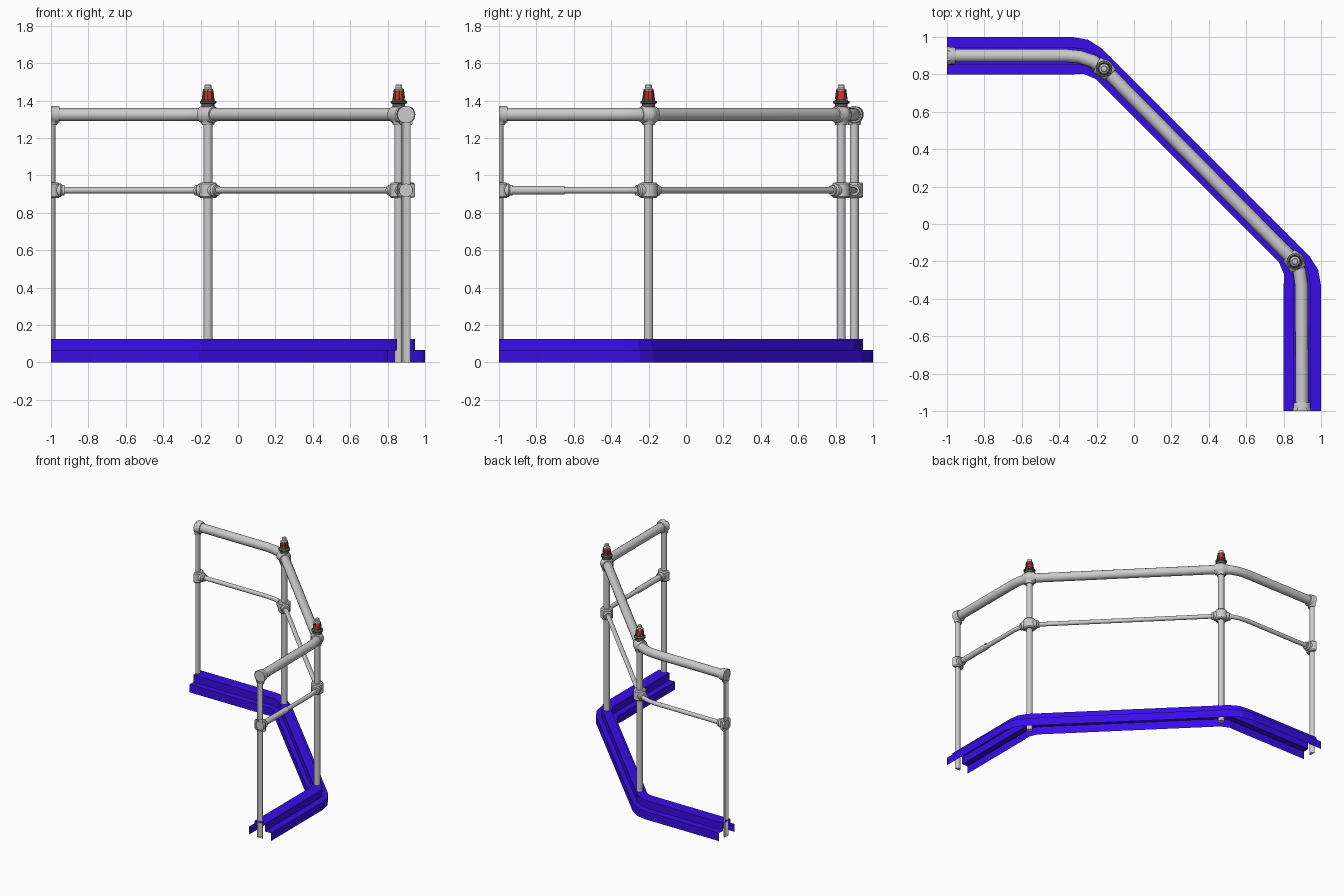
import bpy, bmesh
from math import sin, cos, pi
from mathutils import Vector, Matrix

if "Cube" in bpy.data.objects:
    bpy.data.objects.remove(bpy.data.objects["Cube"])


def material(name, color):
    m = bpy.data.materials.new(name)
    m.diffuse_color = color
    m.use_nodes = True
    m.node_tree.nodes["Principled BSDF"].inputs["Base Color"].default_value = m.diffuse_color
    return m


BLUE = material("blue_paint", (0.04, 0.004, 0.8, 1))
RED = material("red_lens", (0.8, 0.02, 0.02, 1))
DARK = material("dark_grey", (0.12, 0.12, 0.12, 1))


def finish(bm, name, mat=None, smooth=True):
    # everything is cut off at the module's two open ends
    for co, no in (((-1, 0, 0), (-1, 0, 0)), ((0, -1, 0), (0, -1, 0))):
        bmesh.ops.bisect_plane(bm, geom=bm.verts[:] + bm.edges[:] + bm.faces[:],
                               plane_co=co, plane_no=no, clear_outer=True)
    bmesh.ops.recalc_face_normals(bm, faces=bm.faces[:])
    me = bpy.data.meshes.new(name)
    bm.to_mesh(me)
    bm.free()
    ob = bpy.data.objects.new(name, me)
    bpy.context.collection.objects.link(ob)
    if mat:
        me.materials.append(mat)
    if smooth:
        bpy.ops.object.select_all(action='DESELECT')
        ob.select_set(True)
        bpy.context.view_layer.objects.active = ob
        bpy.ops.object.shade_smooth_by_angle(angle=0.6)
    return ob


def loft(bm, rings, closed=True):
    vs = [[bm.verts.new(p) for p in r] for r in rings]
    n = len(vs[0])
    for a, b in zip(vs, vs[1:]):
        for i in range(n if closed else n - 1):
            j = (i + 1) % n
            bm.faces.new((a[i], a[j], b[j], b[i]))
    return vs


def lathe(bm, profile, at=(0, 0, 0), axis=(0, 0, 1), n=20, cap=True):
    # revolve (radius, height) pairs around an axis through a point
    m = Matrix.Translation(at) @ Vector(axis).to_track_quat('Z', 'Y').to_matrix().to_4x4()
    vs = loft(bm, [[m @ Vector((r * cos(2 * pi * i / n), r * sin(2 * pi * i / n), h))
                    for i in range(n)] for r, h in profile])
    if cap:
        bm.faces.new(vs[0])
        bm.faces.new(vs[-1])


def tube(name, pts, z, r, n=16):
    # round rail following a path in plan
    pts = [Vector((x, y, z)) for x, y in pts]
    rings = []
    for i, p in enumerate(pts):
        t = (pts[min(i + 1, len(pts) - 1)] - pts[max(i - 1, 0)]).normalized()
        side = Vector((t.y, -t.x, 0))
        rings.append([p + side * r * cos(2 * pi * k / n) + Vector((0, 0, r * sin(2 * pi * k / n)))
                      for k in range(n)])
    bm = bmesh.new()
    loft(bm, rings)
    return finish(bm, name)


# kerb base: stepped open channel, given by inner and outer edges in plan
half = [((-1, .8), (-1, 1)), ((-.33, .8), (-.33, 1)),
        ((-.27, .803), (-.245, .985)), ((-.205, .775), (-.175, .94))]
edges = half + [((a[1], a[0]), (b[1], b[0])) for a, b in reversed(half)]
steps = [(0, 0), (0, .065), (.25, .065), (.25, .125), (.725, .125), (.725, .065), (1, .065), (1, 0)]
bm = bmesh.new()
loft(bm, [[Vector(a).lerp(Vector(b), u).to_3d() + Vector((0, 0, z)) for u, z in steps]
          for a, b in edges], closed=False)
finish(bm, "kerb_base", BLUE, smooth=False)

# rails
path = [(-1, .9), (-.36, .9), (-.29, .893), (-.22, .87), (-.16, .83), (-.1, .77),
        (.8, -.14), (.86, -.2), (.885, -.255), (.896, -.33), (.898, -1)]
tube("top_rail", path, 1.325, .035)
tube("middle_rail", path, .92, .017)
tube("middle_rail_sleeve", [(.898, -1), (.898, -.65)], .92, .023)

# posts with their fittings
nodes = [((-1, .9), [(1, 0)]),
         ((-.16, .83), [(-.9, .43), (1, -1)]),
         ((.86, -.2), [(-1, 1), (.4, -.9)]),
         ((.898, -1), [(0, 1)])]
ball = [(.05 * cos(a * pi / 16), .05 * sin(a * pi / 16)) for a in range(-5, 6)]

for k, ((x, y), dirs) in enumerate(nodes):
    bm = bmesh.new()
    lathe(bm, [(.024, 0), (.024, 1.32)], (x, y, 0))
    finish(bm, f"post_{k}")

    bm = bmesh.new()
    lathe(bm, [(.032, -.056), (.034, -.05)] + ball[1:], (x, y, 1.325))
    for d in dirs:
        lathe(bm, [(.046, 0), (.046, .036), (.042, .045), (.035, .046)], (x, y, 1.325), (*d, 0))
    finish(bm, f"top_joint_{k}")

    bm = bmesh.new()
    lathe(bm, [(.024, -.042), (.04, -.042), (.047, -.034), (.047, .034), (.04, .042), (.024, .042)],
          (x, y, .92))
    for d in dirs:
        lathe(bm, [(.036, 0), (.036, .052), (.028, .06), (.028, .072), (.017, .072)],
              (x, y, .92), (*d, 0))
    finish(bm, f"middle_joint_{k}")

# warning lights on the two corner posts
for k, ((x, y), _) in enumerate(nodes[1:3]):
    at = (x, y, 1.37)
    bm = bmesh.new()
    lathe(bm, [(.034, -.005), (.034, .012), (.044, .016), (.044, .026), (.034, .03), (.03, .034)], at)
    finish(bm, f"light_base_{k}", DARK)

    bm = bmesh.new()
    lathe(bm, [(.029, .03), (.028, .06), (.023, .088)], at)
    finish(bm, f"light_lens_{k}", RED)

    bm = bmesh.new()
    lathe(bm, [(.027, .084), (.027, .09), (.018, .096), (.018, .113), (.014, .116)], at)
    finish(bm, f"light_cap_{k}")

    # cage: two hoops and eight bars
    bm = bmesh.new()
    for h, r in ((.045, .033), (.066, .031)):
        lathe(bm, [(r - .004, h - .002), (r, h - .002), (r, h + .002), (r - .004, h + .002),
                   (r - .004, h - .002)], at, cap=False)
    for i in range(8):
        c, s = cos(i * pi / 4), sin(i * pi / 4)
        a = Vector(at) + Vector((.033 * c, .033 * s, .028))
        b = Vector(at) + Vector((.025 * c, .025 * s, .088))
        lathe(bm, [(.0025, 0), (.0025, (b - a).length)], a, b - a, n=6)
    finish(bm, f"light_cage_{k}", DARK)
